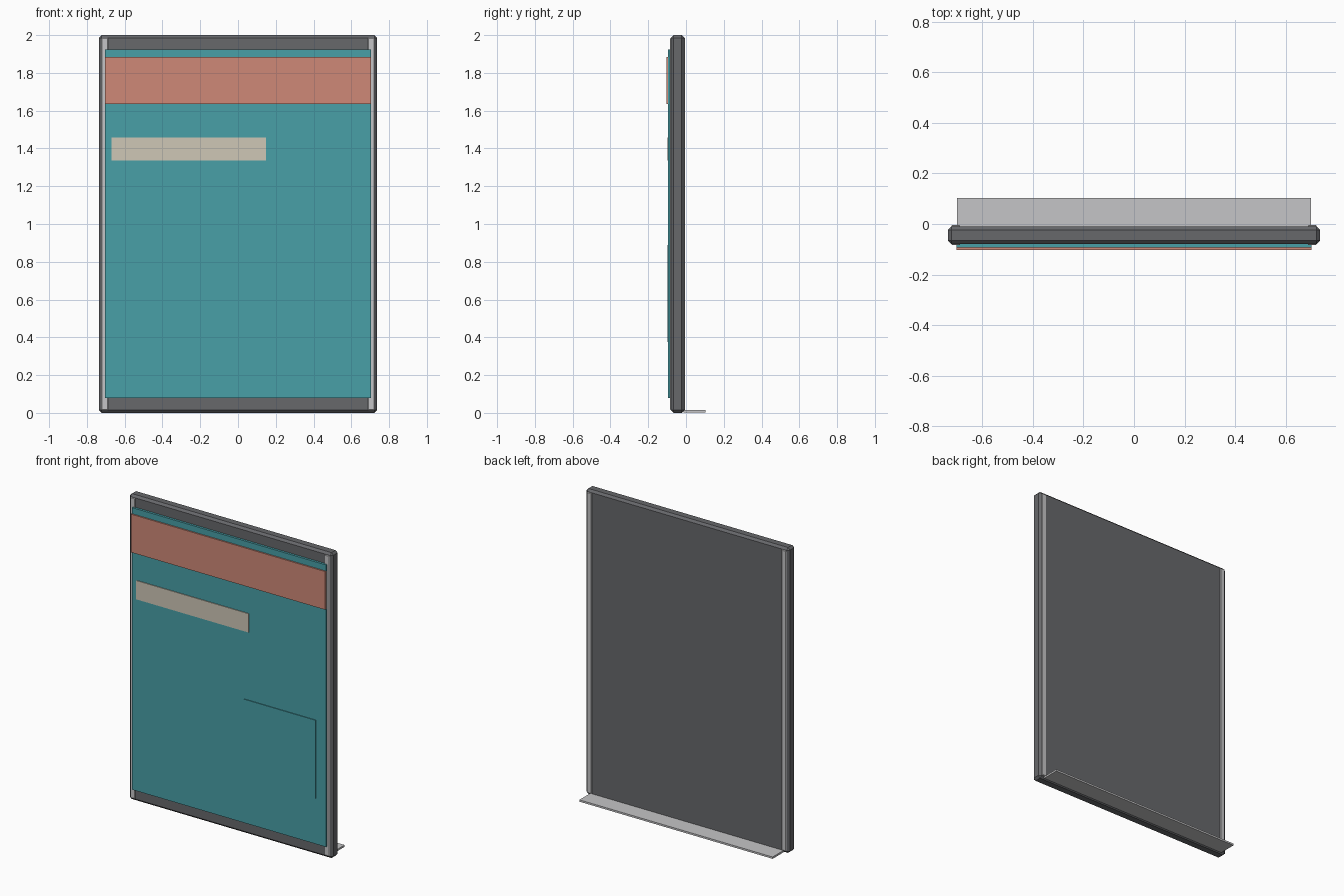
import bpy
from mathutils import Vector

cube = bpy.data.objects.get("Cube")
if cube:
    bpy.data.objects.remove(cube, do_unlink=True)


def material(name, rgb):
    m = bpy.data.materials.new(name)
    m.use_nodes = True
    m.diffuse_color = (*rgb, 1)
    m.node_tree.nodes["Principled BSDF"].inputs["Base Color"].default_value = (*rgb, 1)
    return m


dark_grey = material("dark grey", (0.135, 0.138, 0.147))
light_grey = material("light grey", (0.56, 0.56, 0.57))
teal = material("teal", (0.065, 0.35, 0.39))
salmon = material("salmon", (0.62, 0.25, 0.185))
cream = material("cream", (0.62, 0.57, 0.47))


def box(name, x, y, z, mat, bevel=0):
    """Box spanning the given (min, max) ranges, with optional chamfer."""
    lo, hi = (Vector(c) for c in zip(x, y, z))
    bpy.ops.mesh.primitive_cube_add(size=1, location=(lo + hi) / 2)
    ob = bpy.context.object
    ob.name = name
    ob.scale = hi - lo
    bpy.ops.object.transform_apply(location=False, rotation=False, scale=True)
    ob.data.materials.append(mat)
    if bevel:
        mod = ob.modifiers.new("chamfer", "BEVEL")
        mod.width = bevel
        mod.segments = 1
    return ob


# Chamfered backing board
box("board", (-0.737, 0.737), (-0.079, -0.009), (0, 2), dark_grey, 0.014)

# Side rails, showing at the front and the back
for side, s in (("left", 1), ("right", -1)):
    x = sorted((s * 0.688, s * 0.722))
    box(side + "_rail", x, (-0.084, -0.004), (0.016, 1.984), light_grey, 0.003)

# Front sheet with its raised panels
box("front_sheet", (-0.703, 0.703), (-0.094, -0.077), (0.078, 1.925), teal)
box("header_band", (-0.703, 0.703), (-0.103, -0.09), (1.635, 1.885), salmon)
box("label_strip", (-0.67, 0.147), (-0.099, -0.09), (1.335, 1.458), cream)
box("square_panel", (0.11, 0.63), (-0.099, -0.09), (0.375, 0.89), teal)

# Thin ledge at the foot of the back
box("back_ledge", (-0.7, 0.7), (-0.012, 0.103), (0.003, 0.015), light_grey)
